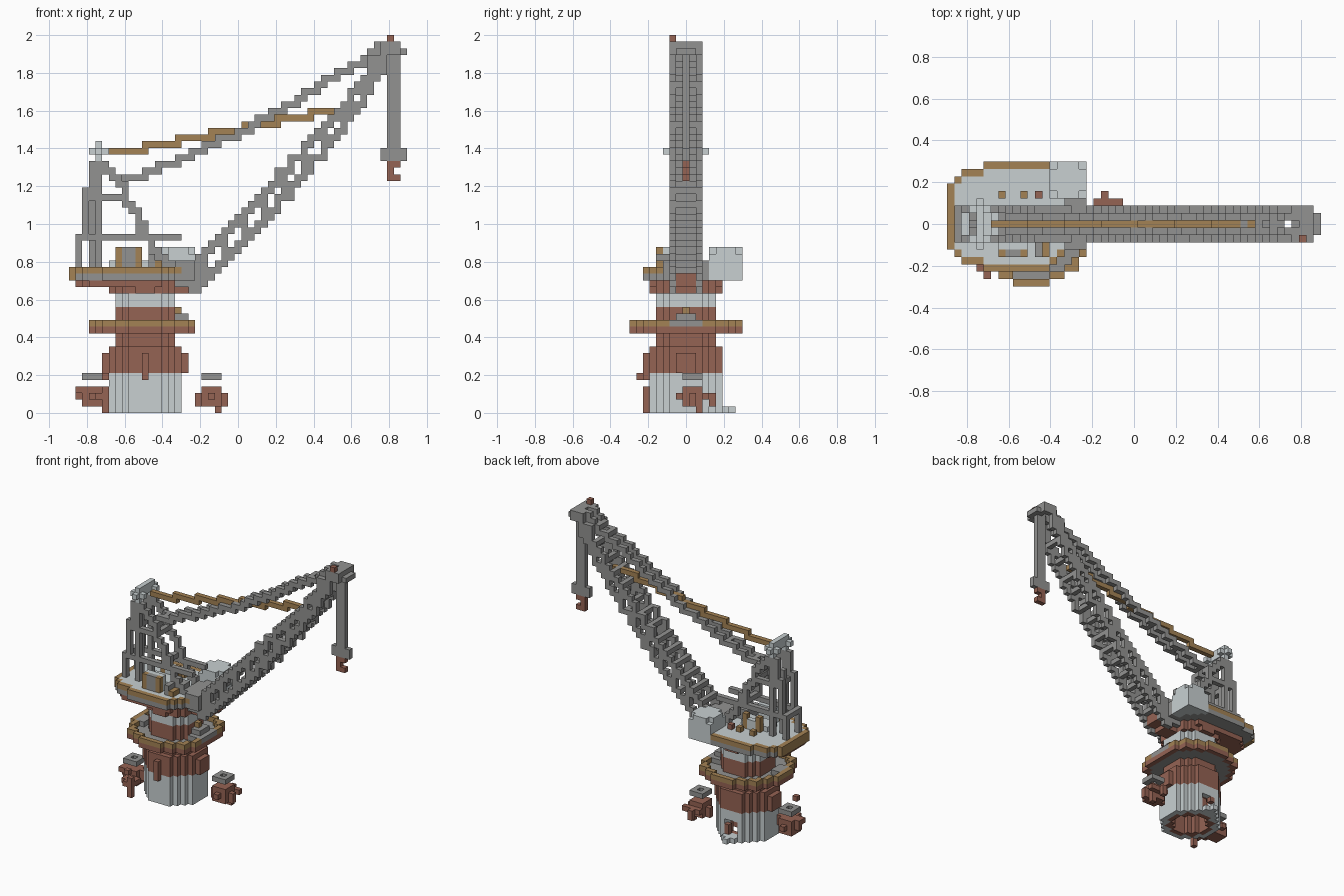
import bpy
import bmesh
from mathutils import Vector

cube = bpy.data.objects.get("Cube")
if cube:
    bpy.data.objects.remove(cube, do_unlink=True)

UNIT = 2 / 57                      # edge length of one block
ORIGIN = Vector((-25.5, -8.5, 0))  # grid corner, in blocks
CENTRE = 11                        # tower axis along the length
MIDDLE = 8                         # tower axis across the depth


def make_material(name, colour):
    mat = bpy.data.materials.new(name)
    mat.use_nodes = True
    mat.diffuse_color = (*colour, 1)
    shader = mat.node_tree.nodes["Principled BSDF"]
    shader.inputs["Base Color"].default_value = (*colour, 1)
    shader.inputs["Roughness"].default_value = 0.9
    return mat


pale = make_material("pale_grey_paint", (0.58, 0.63, 0.64))
steel = make_material("dark_steel", (0.29, 0.29, 0.285))
gold = make_material("gold_trim", (0.37, 0.225, 0.09))
rust = make_material("rust_red", (0.3, 0.125, 0.088))

parts = {}   # part name -> (material, set of cells)
owner = {}   # cell -> part name; the first part to claim a cell keeps it


def put(name, mat, cells):
    group = parts.setdefault(name, (mat, set()))[1]
    for cell in cells:
        if cell not in owner:
            owner[cell] = name
            group.add(cell)


def box(xs, ys, zs):
    """Block of cells; each range includes its ends, a single number is one cell."""
    spans = [range(s, s + 1) if isinstance(s, int) else range(s[0], s[1] + 1) for s in (xs, ys, zs)]
    return {(i, j, k) for i in spans[0] for j in spans[1] for k in spans[2]}


def disc(radius, zs, hole=0.0):
    reach = int(radius) + 1
    square = box((CENTRE - reach, CENTRE + reach), (MIDDLE - reach, MIDDLE + reach), zs)
    return {c for c in square
            if hole ** 2 <= (c[0] - CENTRE) ** 2 + (c[1] - MIDDLE) ** 2 < radius ** 2}


def stair(points, rows):
    """Stepped line through (x, z) points, repeated on each depth row."""
    cells = set()
    for (a, b), (c, d) in zip(points, points[1:]):
        steps = 2 * max(abs(c - a), abs(d - b))
        last = None
        for n in range(steps + 1):
            i = round(a + (c - a) * n / steps)
            k = round(b + (d - b) * n / steps)
            for j in rows:
                cells.add((i, j, k))
                if last and last[0] != i and last[1] != k:
                    cells.add((i, j, last[1]))
            last = (i, k)
    return cells


def height_at(points, i):
    for (a, b), (c, d) in zip(points, points[1:]):
        if a <= i <= c:
            return round(b + (d - b) * (i - a) / (c - a))


def outline(cells):
    """Cells of a flat layer that touch its border."""
    return {(i, j, k) for i, j, k in cells
            if not {(i + 1, j, k), (i - 1, j, k), (i, j + 1, k), (i, j - 1, k)} <= cells}


def rounded(xs, ys, z, r):
    cells = set()
    for i, j, k in box(xs, ys, z):
        dx = max(xs[0] + r - i, i - xs[1] + r, 0)
        dy = max(ys[0] + r - j, j - ys[1] + r, 0)
        if dx * dx + dy * dy <= r * r + 1:
            cells.add((i, j, k))
    return cells


# Tower: pale hollow base with a rear doorway, rust band with ribs, pale neck
doorway = box((10, 12), (12, 14), (1, 3))
put("tower_base", pale, disc(5.6, (0, 5), 4.4) - doorway)
put("tower_lining", rust, disc(4.4, (0, 5), 3.3) - doorway)
put("door_frame", rust, box(12, 13, (1, 2)) | box(10, 13, 3))
put("tower_band", rust, disc(5.6, (6, 9)))
put("tower_ribs", rust, box((5, 17), (7, 9), (6, 8)) | box(CENTRE, 2, (5, 8)))
put("tower_column", rust, disc(4.6, (10, 15)))
put("tower_neck", pale, disc(4.6, (16, 17)))
put("tower_collar", rust, disc(5.1, 18))
put("door_step", pale, box((10, 12), 14, 0) | box(CENTRE, 15, 0))

# Round walkway, cut short on the boom side
walk = {c for c in disc(8.5, 12) if c[0] < 19}
edge = outline(walk)
put("walkway_edge", rust, edge)
put("walkway_floor", steel, walk)
put("walkway_bracket", steel, box((16, 18), (6, 10), 13) | box((16, 17), (7, 9), 14)
    | box((4, 5), (6, 8), 13))
put("walkway_rail", gold, {(i, j, 13) for i, j, k in edge})
put("walkway_lamp", gold, box(16, MIDDLE, 15))

# Side machines standing beside the tower
put("right_machine", rust, box((2, 4), (5, 7), (1, 3)) | box((1, 5), 6, (2, 3))
    | box(3, (3, 8), 2) | box(5, 2, (0, 3)) | box((1, 2), 5, 3) | box((4, 5), (2, 4), 2))
put("right_machine_cap", steel, box((2, 4), (5, 7), 5) - box(3, 6, 5))
put("right_machine_pin", rust, box(5, 1, 5))
put("left_machine", rust, box((20, 22), (8, 10), (1, 3)) | box((19, 23), 9, (1, 2))
    | box(21, (7, 12), 2) | box((20, 23), 11, 2) | box(22, 10, 0) | box(21, 12, 1))
put("left_machine_cap", steel, box((20, 22), (8, 10), 5) - box(21, 9, 5))

# Turning platform
put("platform_underside", rust, rounded((1, 15), (3, 13), 19, 3))
deck = rounded((0, 16), (2, 16), 21, 4) - box((0, 4), 16, 21) - box((0, 4), 2, 21)
put("platform_rim", gold, outline(deck) | {(0, j, 20) for i, j, k in deck if i == 0})
put("platform_base", steel, {(i, j, 20) for i, j, k in deck})
put("platform_floor", pale, deck)

# Operator cabin with trimmed roof corners
roof = box((14, 18), (12, 16), 24)
corners = {(i, j, 24) for i in (14, 18) for j in (12, 16)}
put("cabin", pale, box((14, 18), (12, 16), (20, 23)) | (roof - corners))

# Winch machinery on the deck
for i in (7, 10):
    put("winch_frames", gold, box(i, 4, (22, 24)) | box(i, 10, (22, 24)) | box(i, 12, 22))
put("winch_frames", gold, box(13, (4, 5), 22))
put("winch_drum", steel, box((8, 9), 4, (22, 24)) | box(12, (4, 5), (22, 23)))
put("winch_cover", pale, box((7, 10), 5, (22, 24)) | box((8, 9), 10, (22, 23))
    | box((6, 11), (7, 9), 22))
put("winch_cap", rust, box(12, 12, 22))

# Mast: twin frames joined by cross bars, capped in pale paint
for j in (6, 10):
    put("mast_legs", steel, box(4, j, (22, 37)) | box(3, j, (33, 37)) | box(2, j, (26, 33))
        | box(1, j, (22, 26)))
    put("mast_bars", steel, box((1, 16), j, 26) | box((2, 8), j, 32))
    put("mast_braces", steel, stair([(5, 37), (7, 34), (10, 28), (14, 22)], [j]))
    put("mast_cap", pale, box(4, j, 38) | box((3, 5), j, 39))
put("mast_ladder", steel, box(3, MIDDLE, (22, 34)))
put("mast_cross_bars", steel, box(1, (6, 10), 26) | box(3, (6, 10), 32) | box(8, (6, 10), 32)
    | box(10, (6, 10), 27))
put("mast_cap", pale, box(4, (5, 11), 39) | box(4, (6, 10), 40))

# Boom foot
put("boom_pivot", rust, box((15, 18), (7, 9), 18) | box((19, 20), (7, 9), (19, 20)))
put("boom_foot", steel, box((15, 19), (6, 10), (19, 22)) | box((16, 18), (5, 11), (20, 22))
    | box((12, 14), (6, 7), (22, 23)))

# Lattice boom: upper and lower chords, with webs and rungs
upper = [(17, 21), (31, 35), (41, 46), (47, 54)]
lower = [(18, 18), (31, 31), (41, 43), (47, 52)]
put("boom_upper_chords", steel, stair(upper, (6, 10)))
put("boom_lower_chords", steel, stair(lower, (6, 10)))
for i in range(20, 47, 3):
    for j in (6, 10):
        put("boom_webs", steel, box(i, j, (height_at(lower, i), height_at(upper, i))))
for i in range(20, 46, 2):
    put("boom_rungs", steel, box(i, (6, 10), height_at(upper, i))
        | box(i + 1, (6, 10), height_at(lower, i + 1)))

# Stay lines from mast to boom tip, and the gold hoisting line
stays = [(7, 34), (26, 42), (39, 50), (47, 55)]
put("stay_lines", steel, stair(stays, (7, 9)))
for n in range(7):
    put("hoisting_line", gold, box((6 + 5 * n, 11 + 5 * n), MIDDLE, 39 + n))
for i in (9, 15, 21, 42, 44):
    put("stay_spacers", steel, box(i, (7, 9), height_at(stays, i)))

# Boom tip, hanging rope, pulley block and hook
for j in (6, 10):
    put("tip_cheeks", steel, box((47, 49), j, (54, 55)) | box((45, 47), j, 53))
put("tip_cheeks", steel, box(50, (7, 9), 54) | box(49, (6, 10), (54, 55)) | box(48, (7, 9), 55)
    | box(45, (7, 9), 53))
put("tip_light", rust, box(48, 6, 56))
put("hoist_rope", steel, box((48, 49), MIDDLE, (40, 55)))
put("pulley_block", steel, box((47, 50), MIDDLE, (38, 39)))
put("hook", rust, box(48, MIDDLE, (35, 37)) | box(49, MIDDLE, 35) | box(49, MIDDLE, 37))


# Turn each part's cells into a mesh of its exposed faces
def build(name, mat, cells):
    bm = bmesh.new()
    verts = {}

    def corner(p):
        if p not in verts:
            verts[p] = bm.verts.new((Vector(p) + ORIGIN) * UNIT)
        return verts[p]

    for cell in sorted(cells):
        for axis in range(3):
            for side in (0, 1):
                near = list(cell)
                near[axis] += 2 * side - 1
                if tuple(near) in owner:
                    continue
                ring = []
                for u, v in ((0, 0), (1, 0), (1, 1), (0, 1)):
                    p = list(cell)
                    p[axis] += side
                    p[(axis + 1) % 3] += u
                    p[(axis + 2) % 3] += v
                    ring.append(corner(tuple(p)))
                bm.faces.new(ring if side else ring[::-1])
    mesh = bpy.data.meshes.new(name)
    bm.to_mesh(mesh)
    bm.free()
    mesh.materials.append(mat)
    bpy.context.collection.objects.link(bpy.data.objects.new(name, mesh))


for part_name, (material, part_cells) in parts.items():
    build(part_name, material, part_cells)
